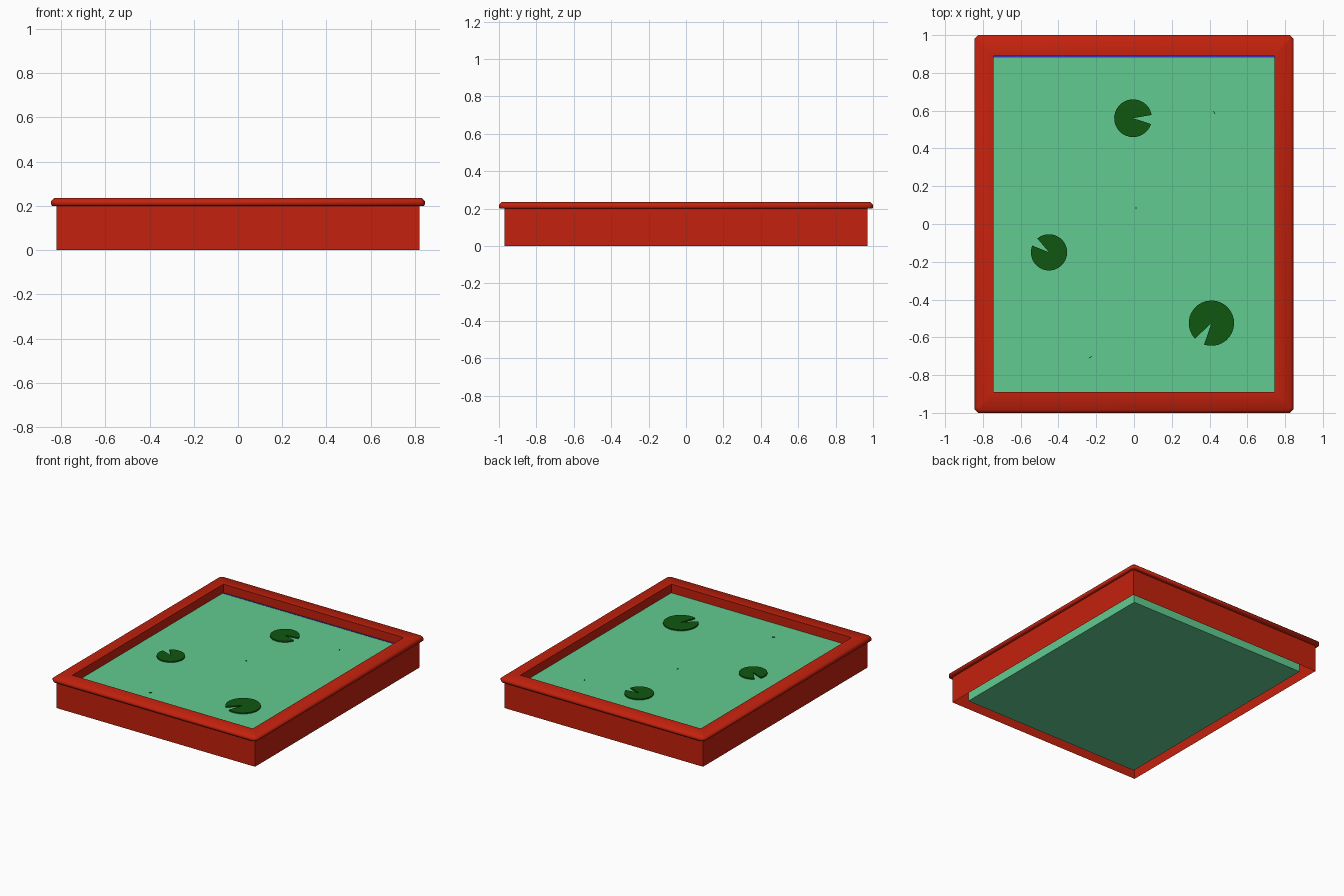
import bpy, bmesh, math

cube = bpy.data.objects.get("Cube")
if cube:
    bpy.data.objects.remove(cube)


def material(name, rgb):
    m = bpy.data.materials.new(name)
    m.use_nodes = True
    m.diffuse_color = (*rgb, 1)
    m.node_tree.nodes["Principled BSDF"].inputs["Base Color"].default_value = (*rgb, 1)
    return m


RED = material("red_paint", (0.55, 0.0155, 0.004))
WATER = material("pond_green", (0.12, 0.60, 0.28))
LEAF = material("leaf_green", (0.005, 0.095, 0.0055))
BLUE = material("deep_blue", (0.045, 0.03, 0.55))


def finish(name, bm, mat, smooth=None):
    mesh = bpy.data.meshes.new(name)
    bm.to_mesh(mesh)
    bm.free()
    mesh.materials.append(mat)
    ob = bpy.data.objects.new(name, mesh)
    bpy.context.collection.objects.link(ob)
    if smooth:
        bpy.ops.object.select_all(action="DESELECT")
        ob.select_set(True)
        bpy.context.view_layer.objects.active = ob
        bpy.ops.object.shade_smooth_by_angle(angle=math.radians(smooth))
    return ob


def frame(name, levels, mat, smooth=None):
    """Skin rectangular loops (half x, half y, z, corner cut) in order."""
    bm = bmesh.new()
    loops = []
    for hx, hy, z, c in levels:
        pts = []
        for sx, sy in ((1, -1), (1, 1), (-1, 1), (-1, -1)):
            cuts = [(sx * (hx - c), sy * hy), (sx * hx, sy * (hy - c))]
            pts += cuts if sx * sy < 0 else cuts[::-1]
        loops.append([bm.verts.new((x, y, z)) for x, y in pts])
    for a, b in zip(loops, loops[1:]):
        for i in range(8):
            j = (i + 1) % 8
            bm.faces.new((a[i], a[j], b[j], b[i]))
    bmesh.ops.remove_doubles(bm, verts=bm.verts, dist=1e-5)
    return finish(name, bm, mat, smooth)


def box(name, centre, size, mat, turn=0):
    bm = bmesh.new()
    bmesh.ops.create_cube(bm, size=1)
    bmesh.ops.scale(bm, vec=size, verts=bm.verts)
    ob = finish(name, bm, mat)
    ob.location = centre
    ob.rotation_euler.z = math.radians(turn)
    return ob


# Outer wall, open underneath
frame("outer_wall", [(0.82, 0.97, 0, 0), (0.82, 0.97, 0.205, 0)], RED)

# Overhanging rim with bevelled edges and an inner lip down to the water
frame("rim", [
    (0.82, 0.97, 0.2, 0),
    (0.84, 0.995, 0.2, 0.02),
    (0.845, 1.0, 0.207, 0.02),
    (0.845, 1.0, 0.222, 0.02),
    (0.83, 0.985, 0.235, 0.014),
    (0.745, 0.89, 0.235, 0),
    (0.745, 0.89, 0.165, 0),
], RED, 50)

# Water block and the blue strip along its back edge
LEVEL = 0.17
box("water", (0, 0, LEVEL / 2 + 0.002), (1.49, 1.78, LEVEL - 0.004), WATER)
box("back_strip", (0, 0.886, LEVEL), (1.488, 0.008, 0.004), BLUE)


# Notched lily pads
def lily_pad(name, x, y, radius, notch, half=14, steps=28):
    bm = bmesh.new()
    ring = [bm.verts.new((0, 0, 0))]
    for i in range(steps + 1):
        a = math.radians(notch + half + (360 - 2 * half) * i / steps)
        ring.append(bm.verts.new((radius * math.cos(a), radius * math.sin(a), 0)))
    face = bm.faces.new(ring)
    top = bmesh.ops.extrude_face_region(bm, geom=[face])["geom"]
    bmesh.ops.translate(bm, vec=(0, 0, 0.009),
                        verts=[v for v in top if isinstance(v, bmesh.types.BMVert)])
    bmesh.ops.recalc_face_normals(bm, faces=bm.faces)
    finish(name, bm, LEAF).location = (x, y, LEVEL)


lily_pad("back_lily_pad", -0.005, 0.56, 0.1, -4)
lily_pad("left_lily_pad", -0.45, -0.15, 0.096, 144)
lily_pad("front_lily_pad", 0.41, -0.525, 0.12, 237)

# Fin tips just breaking the surface
for i, (x, y, length, turn) in enumerate([(0.425, 0.59, 0.02, -60),
                                          (0.01, 0.085, 0.01, 90),
                                          (-0.23, -0.705, 0.02, 30)]):
    box(f"fin_tip_{i + 1}", (x, y, LEVEL), (length, 0.004, 0.008), LEAF, turn)
